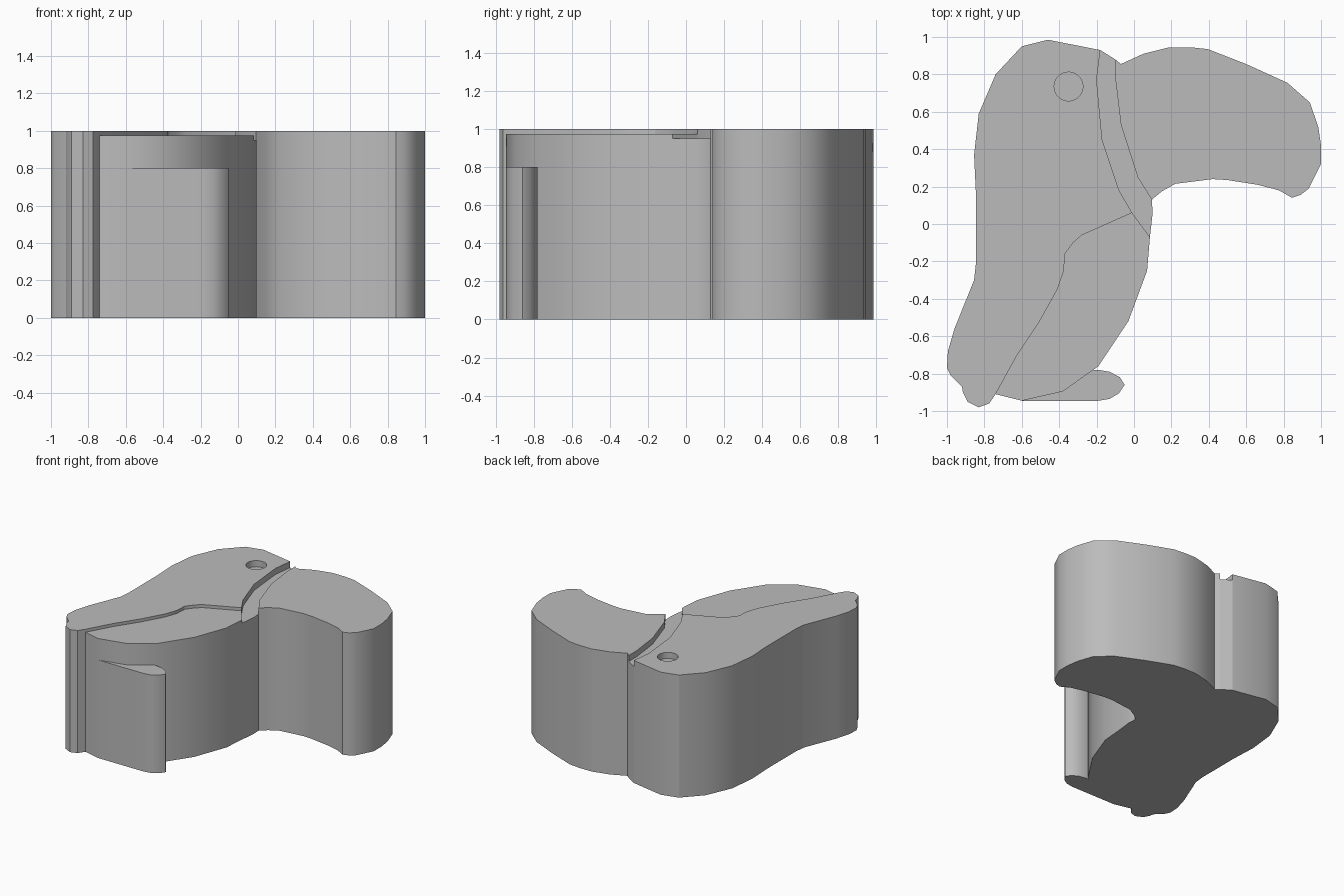
import bpy
import bmesh
from math import radians

default_cube = bpy.data.objects.get("Cube")
if default_cube:
    bpy.data.objects.remove(default_cube, do_unlink=True)

# One plain grey for the whole model
grey = bpy.data.materials.new("plain_grey")
grey.use_nodes = True
grey_value = (0.5, 0.5, 0.5, 1)
grey.diffuse_color = grey_value
grey.node_tree.nodes["Principled BSDF"].inputs["Base Color"].default_value = grey_value


def smooth(obj):
    """Smooth the curved walls and keep the rims crisp."""
    bpy.ops.object.select_all(action="DESELECT")
    obj.select_set(True)
    bpy.context.view_layer.objects.active = obj
    bpy.ops.object.shade_smooth_by_angle(angle=radians(30))


def extrude_outline(name, outline, height):
    """Extrude a closed flat outline from the ground up to a height."""
    bm = bmesh.new()
    base = bm.faces.new([bm.verts.new((x, y, 0)) for x, y in outline])
    extruded = bmesh.ops.extrude_face_region(bm, geom=[base], use_keep_orig=True)
    top_verts = [item for item in extruded["geom"] if isinstance(item, bmesh.types.BMVert)]
    bmesh.ops.translate(bm, verts=top_verts, vec=(0, 0, height))
    bmesh.ops.recalc_face_normals(bm, faces=bm.faces[:])
    mesh = bpy.data.meshes.new(name)
    bm.to_mesh(mesh)
    bm.free()
    mesh.materials.append(grey)
    obj = bpy.data.objects.new(name, mesh)
    bpy.context.collection.objects.link(obj)
    smooth(obj)
    return obj


# Borders shared by neighbouring parts
head_edge = [(-.01, .06), (-.08, .18), (-.17, .45), (-.2, .77), (-.18, .93)]
beak_edge = [(.095, .13), (.02, .25), (-.07, .53), (-.1, .78), (-.1, .88)]
chest_seam = [(-.74, -.91), (-.63, -.71), (-.51, -.53), (-.41, -.35), (-.375, -.25),
              (-.37, -.16), (-.325, -.1), (-.28, -.06), (-.01, .06)]

# Outer outlines of each part
back_outline = [(-.46, .985), (-.6, .95), (-.74, .8), (-.83, .59), (-.855, .37),
                (-.845, .16), (-.845, -.21), (-.855, -.3), (-.96, -.56), (-.995, -.68),
                (-1, -.77), (-.98, -.81), (-.92, -.87), (-.915, -.9), (-.89, -.95),
                (-.83, -.98), (-.775, -.96)]
belly_outline = [(.085, -.07), (.07, -.25), (-.03, -.52), (-.19, -.76),
                 (-.38, -.895), (-.6, -.945)]
beak_outline = [(.15, .175), (.22, .215), (.42, .24), (.5, .235), (.66, .21),
                (.775, .18), (.845, .14), (.89, .155), (.935, .19), (1, .32),
                (1, .42), (.985, .52), (.94, .65), (.82, .755), (.6, .855),
                (.395, .935), (.3, .945), (.19, .945), (.05, .91), (-.07, .855)]
toe_outline = [(-.22, -.78), (-.19, -.78), (-.13, -.79), (-.075, -.82), (-.05, -.86),
               (-.08, -.905), (-.13, -.935), (-.19, -.945)]

# Stacked heights: raised back and beak, lower chest, grooved band, low foot
body = extrude_outline("head_back_and_tail", back_outline + chest_seam + head_edge[1:], 1)
extrude_outline("chest", chest_seam + belly_outline, .975)
extrude_outline("beak_band", head_edge[::-1] + belly_outline[:1] + [(.1, .06)] + beak_edge, .95)
extrude_outline("beak", beak_outline + beak_edge[::-1], 1)
extrude_outline("foot", toe_outline + belly_outline[:-3:-1], .8)

# Eye: a shallow round hole cut into the head
bpy.ops.mesh.primitive_cylinder_add(vertices=32, radius=.077, depth=.2,
                                    location=(-.35, .735, 1.05))
cutter = bpy.context.object
cutter.name = "eye_cutter"
cutter.data.materials.append(grey)
cutter.hide_render = True
eye_hole = body.modifiers.new("eye_hole", "BOOLEAN")
eye_hole.operation = "DIFFERENCE"
eye_hole.solver = "EXACT"
eye_hole.object = cutter
bpy.ops.object.select_all(action="DESELECT")
body.select_set(True)
bpy.context.view_layer.objects.active = body
bpy.ops.object.modifier_apply(modifier=eye_hole.name)
bpy.data.objects.remove(cutter, do_unlink=True)
smooth(body)
